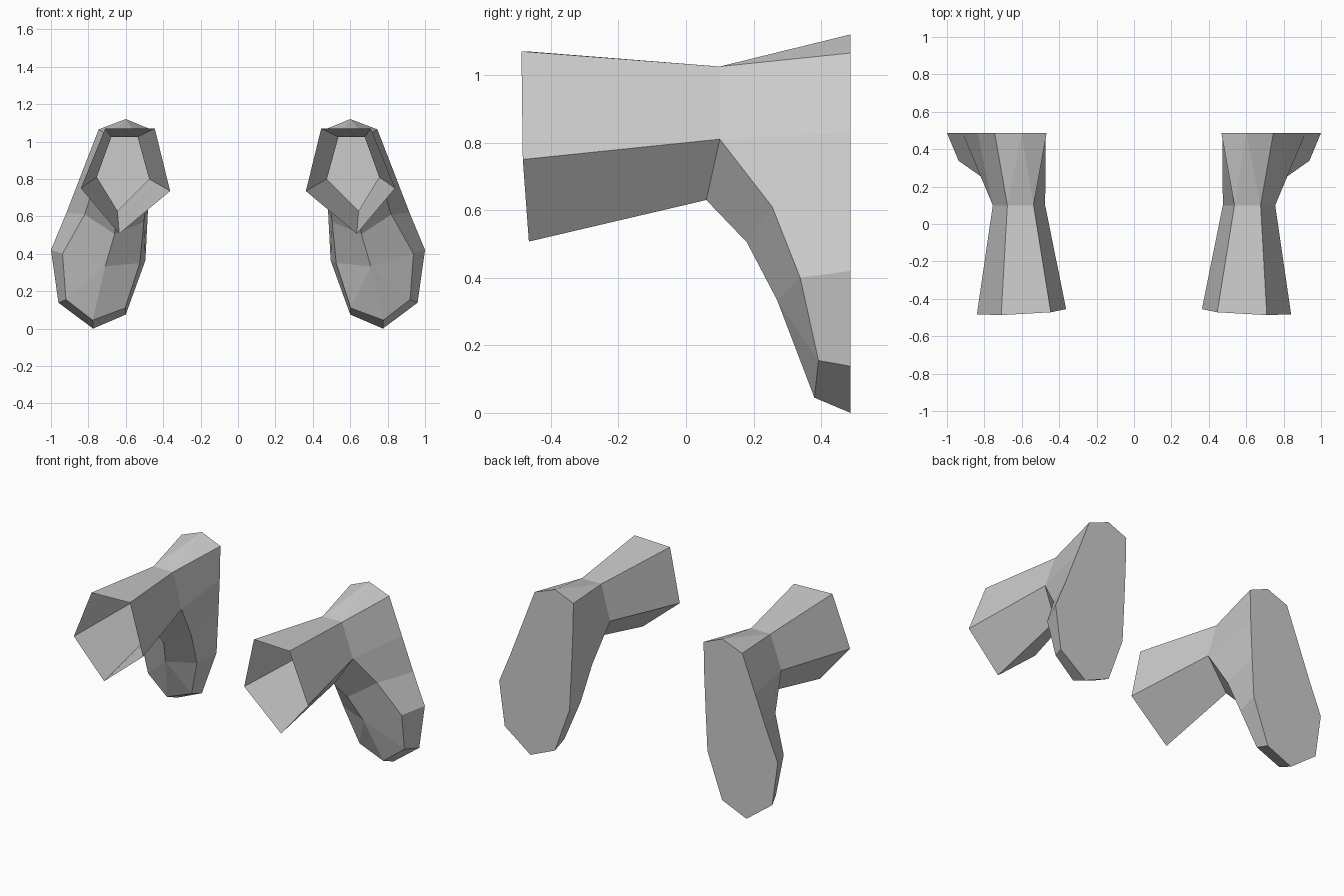
import bpy, bmesh

if "Cube" in bpy.data.objects:
    bpy.data.objects.remove(bpy.data.objects["Cube"])

BACK = 0.487
bm = bmesh.new()


def row(points):
    return [bm.verts.new(p) for p in points]


def back_row(points):
    return row([(x, BACK, z) for x, z in points])


def face(*verts):
    # repeated corners collapse a quad into a triangle
    corners = list(dict.fromkeys(verts))
    if len(corners) > 2:
        bm.faces.new(corners)


def strip(a, b):
    for i in range(len(a) - 1):
        face(a[i], a[i + 1], b[i + 1], b[i])


# open front rim and narrow waist: top inner, top outer, outer, bottom, inner
front = row([(0.445, -0.472, 1.07), (0.71, -0.487, 1.07), (0.84, -0.483, 0.75),
             (0.635, -0.465, 0.507), (0.363, -0.455, 0.735)])
waist = row([(0.537, 0.10, 1.025), (0.677, 0.10, 1.025), (0.755, 0.10, 0.81),
             (0.645, 0.06, 0.63), (0.475, 0.10, 0.80)])
a, b, c, d, e = waist

# ridges running down the bend
tip, = row([(0.777, 0.38, 0.045)])
outer = [b, c] + row([(0.82, 0.255, 0.61), (0.938, 0.338, 0.40), (0.92, 0.392, 0.155)]) + [tip]
inner = [a, e] + row([(0.503, 0.24, 0.57), (0.525, 0.33, 0.35), (0.603, 0.385, 0.11)]) + [tip]
d1, d2 = row([(0.66, 0.18, 0.505), (0.71, 0.27, 0.333)])
centre = [d, d1, d2, d2, tip]

# outline of the flat back
top, heel = back_row([(0.60, 1.12), (0.775, 0.0)])
back_outer = back_row([(0.745, 1.065), (0.836, 0.83), (0.917, 0.62), (1.0, 0.42), (0.96, 0.138)]) + [heel]
back_inner = back_row([(0.467, 1.065), (0.472, 0.85), (0.482, 0.62), (0.495, 0.365), (0.60, 0.075)]) + [heel]

# tube, underside, side walls, top and back cap
strip(front + front[:1], waist + waist[:1])
strip(outer[1:], centre)
strip(centre, inner[1:])
strip(outer, back_outer)
strip(inner, back_inner)
face(a, b, top)
face(b, back_outer[0], top)
face(a, top, back_inner[0])
face(top, *back_outer, *back_inner[-2::-1])
bmesh.ops.recalc_face_normals(bm, faces=bm.faces[:])

mesh = bpy.data.meshes.new("bent_tubes")
bm.to_mesh(mesh)
bm.free()
tubes = bpy.data.objects.new("bent_tubes", mesh)
bpy.context.collection.objects.link(tubes)

# matching tube on the other side
mirror = tubes.modifiers.new("mirror", 'MIRROR')
mirror.use_axis[0] = True
mirror.use_mirror_merge = False
